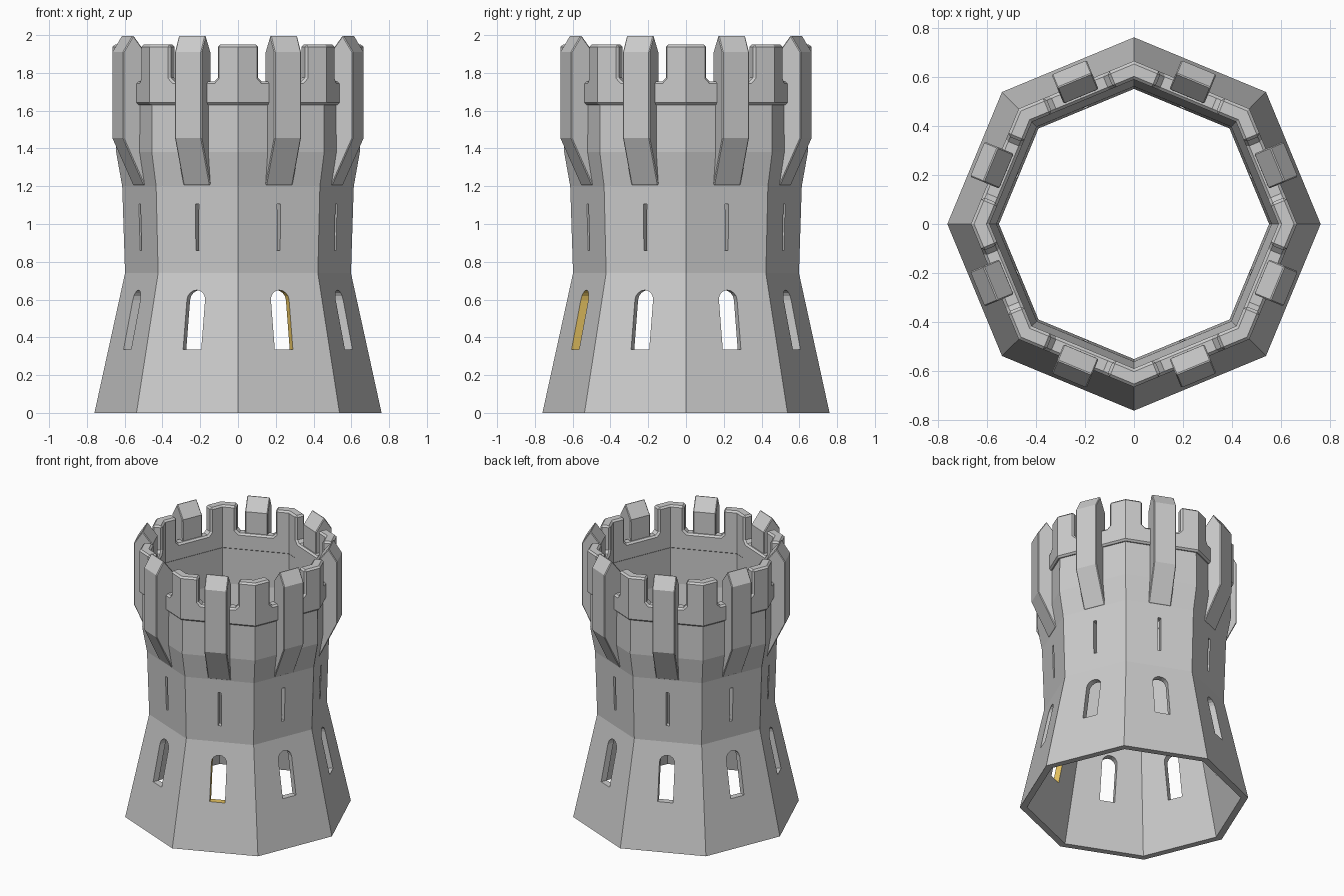
import bpy, bmesh
from math import sin, cos, pi, radians
from mathutils import Vector

if "Cube" in bpy.data.objects:
    bpy.data.objects.remove(bpy.data.objects["Cube"])

HALF = pi / 8
FACES = [HALF + i * pi / 4 for i in range(8)]   # directions of the eight wall centres


def at(a, d, t, z):
    """Point on the wall facing angle a: d outward, t sideways, z up."""
    return (d * cos(a) - t * sin(a), d * sin(a) + t * cos(a), z)


def finish(bm, name):
    bmesh.ops.remove_doubles(bm, verts=bm.verts, dist=1e-5)
    bmesh.ops.recalc_face_normals(bm, faces=bm.faces)
    me = bpy.data.meshes.new(name)
    bm.to_mesh(me)
    bm.free()
    ob = bpy.data.objects.new(name, me)
    bpy.context.collection.objects.link(ob)
    return ob


def add_bevel(ob, width):
    b = ob.modifiers.new("edge_bevel", 'BEVEL')
    b.width = width
    b.segments = 1
    b.limit_method = 'ANGLE'
    b.angle_limit = radians(55)


def add_prism(bm, side_a, side_b, skip=()):
    """Two matching outlines joined into a solid; skip leaves joints open."""
    va = [bm.verts.new(p) for p in side_a]
    vb = [bm.verts.new(p) for p in side_b]
    bm.faces.new(va)
    bm.faces.new(vb[::-1])
    n = len(va)
    for i in range(n):
        if i not in skip:
            j = (i + 1) % n
            bm.faces.new((va[i], vb[i], vb[j], va[j]))


# Tower wall: closed octagonal profile, outside then inside
profile = [(.76, 0), (.598, .74), (.613, 1.2), (.645, 1.38), (.642, 1.64),
           (.592, 1.64), (.592, 1.38), (.56, 1.2), (.55, .74), (.712, 0)]
bm = bmesh.new()
rings = [[bm.verts.new((r * cos(k * pi / 4), r * sin(k * pi / 4), z)) for k in range(8)]
         for r, z in profile]
for i, ring in enumerate(rings):
    nxt = rings[(i + 1) % len(rings)]
    for k in range(8):
        m = (k + 1) % 8
        bm.faces.new((ring[k], ring[m], nxt[m], nxt[k]))
wall = finish(bm, "tower_wall")

# Cutters: arched windows and arrow slits on every wall
W, TOP = .052, .65
arch = [(-W, .335), (W, .335)]
arch += [(W * cos(i * pi / 8), TOP - W + W * sin(i * pi / 8)) for i in range(9)]
slit = [(-.011, .86), (.011, .86), (.011, 1.105), (-.011, 1.105)]
bm = bmesh.new()
for a in FACES:
    for outline in (arch, slit):
        add_prism(bm, [at(a, .42, t, z) for t, z in outline],
                  [at(a, .85, t, z) for t, z in outline])
cutter = finish(bm, "opening_cutter")
cutter.hide_render = True
cut = wall.modifiers.new("openings", 'BOOLEAN')
cut.operation = 'DIFFERENCE'
cut.solver = 'EXACT'
cut.object = cutter
bpy.context.view_layer.update()
dg = bpy.context.evaluated_depsgraph_get()
cut_mesh = bpy.data.meshes.new_from_object(wall.evaluated_get(dg))
wall.modifiers.clear()
wall.data = cut_mesh
bpy.data.objects.remove(cutter)

# Yellow reveal inside one front window
yellow = bpy.data.materials.new("yellow_reveal")
yellow.diffuse_color = (.8, .55, .12, 1)
yellow.use_nodes = True
yellow.node_tree.nodes["Principled BSDF"].inputs["Base Color"].default_value = yellow.diffuse_color
stone = bpy.data.materials.new("stone")
stone.diffuse_color = (.8, .8, .8, 1)
stone.use_nodes = True
stone.node_tree.nodes["Principled BSDF"].inputs["Base Color"].default_value = stone.diffuse_color
wall.data.materials.clear()
wall.data.materials.append(stone)
wall.data.materials.append(yellow)
front = radians(-67.5)
out, side = Vector(at(front, 1, 0, 0)), Vector(at(front, 0, 1, 0))
for p in wall.data.polygons:
    c = p.center
    reveal = (c.dot(out) > .4 and abs(c.dot(side)) < .06 and .32 < c.z < .67
              and abs(p.normal.dot(out)) < .2)
    p.material_index = 1 if reveal else 0

# Parapet: crenellated strip per wall, welded at the corners
R_OUT, R_IN, LOW, HIGH, MERLON = .664, .588, 1.755, 1.95, .12
gap = R_OUT * sin(HALF) - MERLON


def parapet_side(a, r):
    h, c = r * sin(HALF), .02
    right = [(h, 1.63), (h, HIGH), (gap, HIGH), (gap, LOW + c), (gap - c, LOW)]
    left = [(-t, z) for t, z in reversed(right)]
    return [at(a, r * cos(HALF), t, z) for t, z in right + left]


bm = bmesh.new()
for a in FACES:
    add_prism(bm, parapet_side(a, R_OUT), parapet_side(a, R_IN), skip=(0, 8))
parapet = finish(bm, "parapet")
add_bevel(parapet, .012)

# Piers: corbelled buttresses with a ridged cap on every wall
pier = [(.56, 1.205), (.57, 1.205), (.69, 1.455), (.69, 1.91), (.632, 2.0), (.563, 1.91)]
bm = bmesh.new()
for a in FACES:
    add_prism(bm, [at(a, d, -.077, z) for d, z in pier],
              [at(a, d, .077, z) for d, z in pier])
piers = finish(bm, "piers")
add_bevel(piers, .006)
